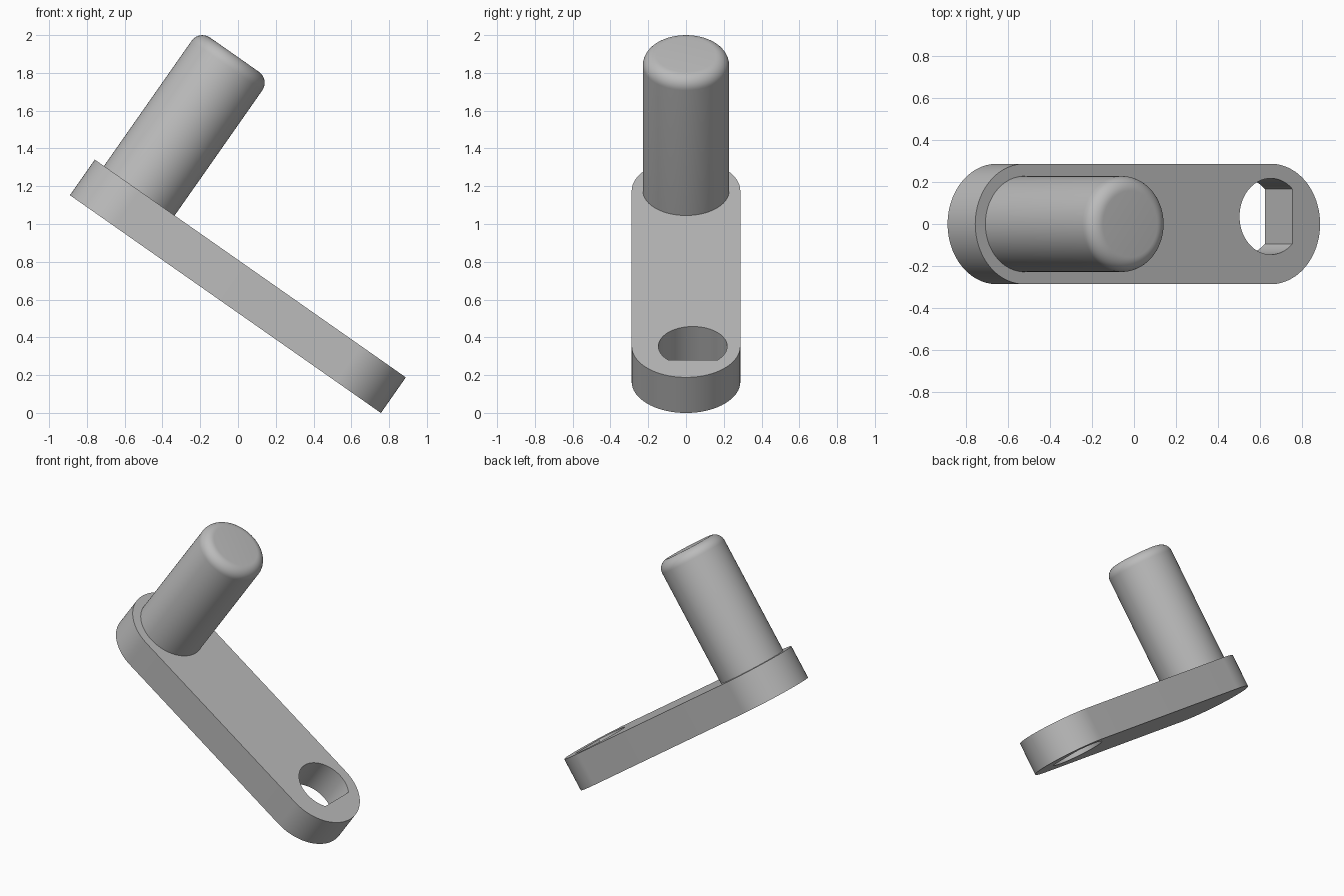
import bpy, bmesh, math
from mathutils import Matrix, Vector

if "Cube" in bpy.data.objects:
    bpy.data.objects.remove(bpy.data.objects["Cube"])

TILT = math.radians(35)
THICK, R_END, SPAN = 0.23, 0.2875, 1.435     # arm
R_PIN, H_PIN, FILLET = 0.2285, 0.879, 0.07   # handle
R_HOLE, FLAT, HOLE_Y = 0.182, 0.127, 0.036   # D-shaped hole

# Local frame: origin on the arm's top face under the pin, x along the arm
FRAME = Matrix.Translation((-0.5225, 0, 1.176)) @ Matrix.Rotation(TILT, 4, 'Y')

grey = bpy.data.materials.new("grey")
grey.diffuse_color = (0.5, 0.5, 0.5, 1)
grey.use_nodes = True
grey.node_tree.nodes["Principled BSDF"].inputs["Base Color"].default_value = grey.diffuse_color


def arc(cx, cy, r, a0, a1, n):
    return [(cx + r * math.cos(a0 + (a1 - a0) * i / n),
             cy + r * math.sin(a0 + (a1 - a0) * i / n)) for i in range(n + 1)]


def finish(bm, name):
    bmesh.ops.recalc_face_normals(bm, faces=bm.faces)
    bm.transform(FRAME)
    me = bpy.data.meshes.new(name)
    bm.to_mesh(me)
    bm.free()
    me.materials.append(grey)
    ob = bpy.data.objects.new(name, me)
    bpy.context.collection.objects.link(ob)
    bpy.ops.object.select_all(action='DESELECT')
    ob.select_set(True)
    bpy.context.view_layer.objects.active = ob
    bpy.ops.object.shade_smooth_by_angle(angle=math.radians(30))


# Arm: rounded slab with a D-shaped hole, extruded from its outline
pi = math.pi
outer = arc(SPAN, 0, R_END, -pi / 2, pi / 2, 48) + arc(0, 0, R_END, pi / 2, 1.5 * pi, 48)
a = math.acos(FLAT / R_HOLE)
hole = arc(SPAN, HOLE_Y, R_HOLE, a, 2 * pi - a, 64)
bm = bmesh.new()
for loop in (outer, hole):
    vs = [bm.verts.new((x, y, -THICK)) for x, y in loop]
    for i, v in enumerate(vs):
        bm.edges.new((v, vs[(i + 1) % len(vs)]))
bmesh.ops.triangle_fill(bm, edges=bm.edges[:], use_beauty=True, normal=(0, 0, 1))
top = bmesh.ops.extrude_face_region(bm, geom=bm.faces[:], use_keep_orig=True)
bmesh.ops.translate(bm, vec=Vector((0, 0, THICK)),
                    verts=[g for g in top["geom"] if isinstance(g, bmesh.types.BMVert)])
finish(bm, "crank_arm")

# Handle pin: lathed profile with a rounded tip, seated slightly in the arm
profile = [(0, -0.02), (R_PIN, -0.02)]
profile += arc(R_PIN - FILLET, H_PIN - FILLET, FILLET, 0, pi / 2, 10) + [(0, H_PIN)]
bm = bmesh.new()
vs = [bm.verts.new((r, 0, z)) for r, z in profile]
es = [bm.edges.new(p) for p in zip(vs, vs[1:])]
bmesh.ops.spin(bm, geom=vs + es, cent=(0, 0, 0), axis=(0, 0, 1),
               angle=2 * pi, steps=96, use_duplicate=False)
bmesh.ops.remove_doubles(bm, verts=bm.verts[:], dist=1e-5)
finish(bm, "handle_pin")
